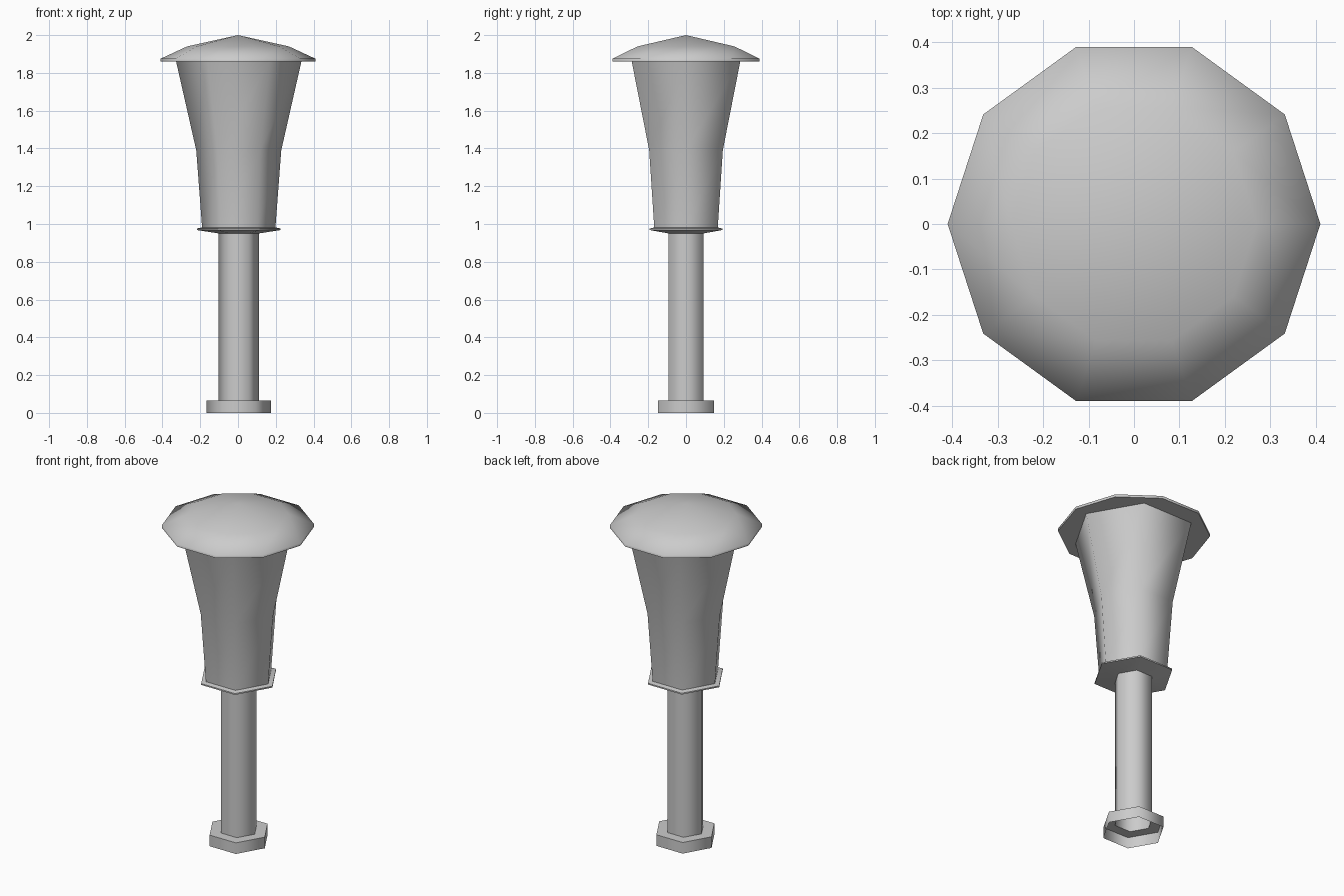
import bpy
import bmesh
from math import cos, sin, pi, radians

cube = bpy.data.objects.get("Cube")
if cube:
    bpy.data.objects.remove(cube, do_unlink=True)

grey = bpy.data.materials.new("plain_grey")
grey.use_nodes = True
colour = (0.6, 0.6, 0.6, 1)
grey.diffuse_color = colour
grey.node_tree.nodes["Principled BSDF"].inputs["Base Color"].default_value = colour


def turned(name, profile, sides, x=0.0):
    """Revolve (radius, height) points into a faceted, smooth-shaded shell."""
    bm = bmesh.new()
    rings = []
    for r, z in profile:
        if r == 0:
            rings.append([bm.verts.new((x, 0, z))] * sides)
        else:
            rings.append([bm.verts.new((x + r * cos(2 * pi * i / sides),
                                        r * sin(2 * pi * i / sides), z))
                          for i in range(sides)])
    for low, high in zip(rings, rings[1:]):
        for i in range(sides):
            j = (i + 1) % sides
            corners = dict.fromkeys((low[i], low[j], high[j], high[i]))
            bm.faces.new(list(corners))
    mesh = bpy.data.meshes.new(name)
    bm.to_mesh(mesh)
    bm.free()
    mesh.materials.append(grey)
    ob = bpy.data.objects.new(name, mesh)
    bpy.context.collection.objects.link(ob)
    bpy.ops.object.select_all(action='DESELECT')
    ob.select_set(True)
    bpy.context.view_layer.objects.active = ob
    bpy.ops.object.shade_smooth_by_angle(angle=radians(70))
    return ob


# Six-sided stem parts, set slightly off the cap's axis
off = 0.004
turned("foot", [(0.172, 0), (0.172, 0.066), (0.106, 0.066)], 6, off)
turned("post", [(0.106, 0.066), (0.106, 0.95)], 6, off)
turned("collar", [(0.106, 0.95), (0.222, 0.968), (0.222, 0.976), (0.194, 0.982)], 6, off)
turned("lamp_housing", [(0.194, 0.98), (0.225, 1.39), (0.332, 1.862)], 6, off)

# Ten-sided domed cap with a flat underside
turned("cap", [(0, 1.86), (0.41, 1.86), (0.41, 1.875), (0.27, 1.94), (0, 2.0)], 10)
